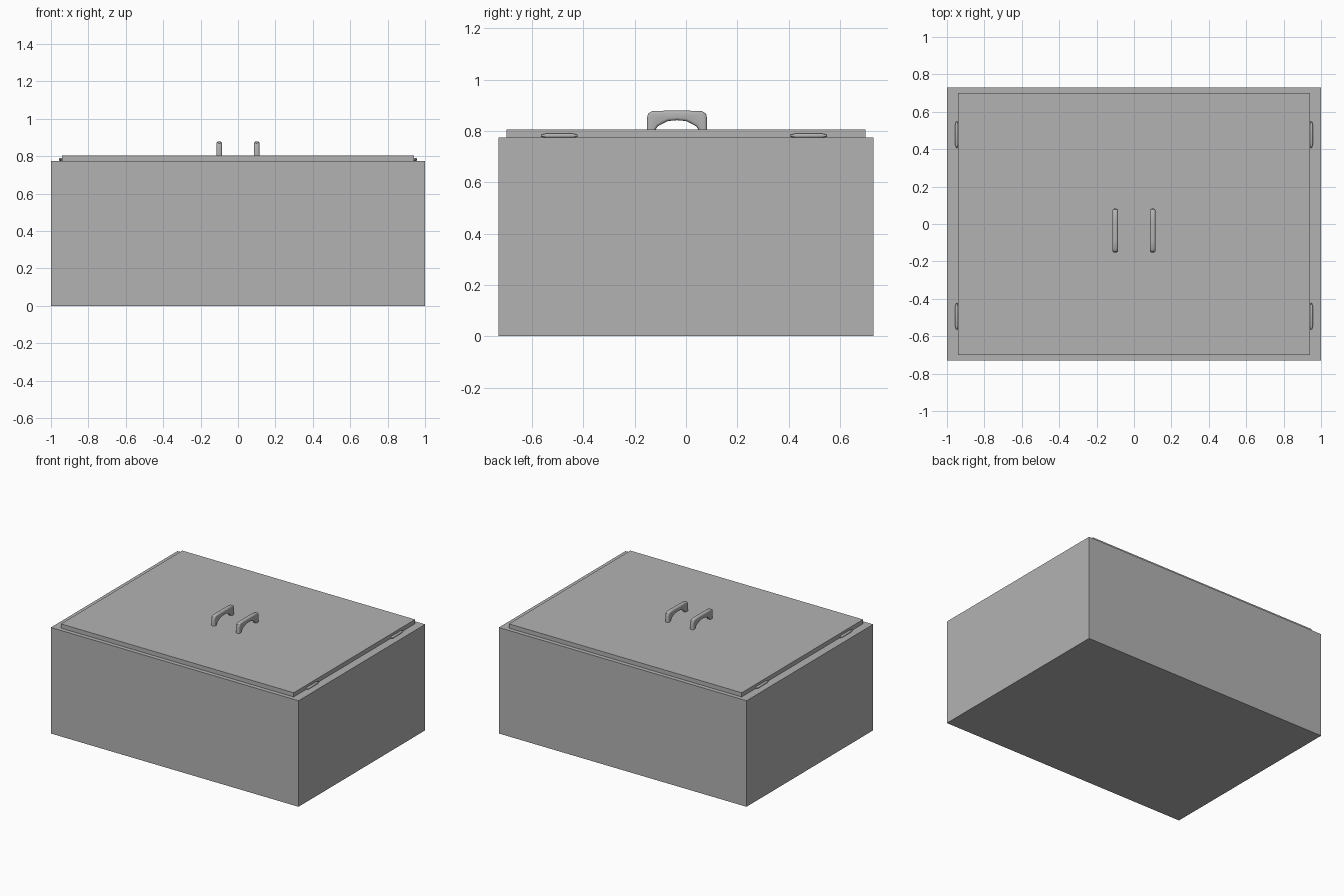
import bpy, bmesh, math
from mathutils import Matrix

cube = bpy.data.objects.get("Cube")
if cube:
    bpy.data.objects.remove(cube, do_unlink=True)

# Single plain grey
grey = bpy.data.materials.new("plain grey")
grey.use_nodes = True
colour = (0.45, 0.45, 0.45, 1)
grey.diffuse_color = colour
grey.node_tree.nodes["Principled BSDF"].inputs["Base Color"].default_value = colour


def add_object(name, bm, smooth=False):
    bmesh.ops.recalc_face_normals(bm, faces=bm.faces)
    mesh = bpy.data.meshes.new(name)
    bm.to_mesh(mesh)
    bm.free()
    mesh.materials.append(grey)
    obj = bpy.data.objects.new(name, mesh)
    bpy.context.collection.objects.link(obj)
    if smooth:
        bpy.ops.object.select_all(action='DESELECT')
        obj.select_set(True)
        bpy.context.view_layer.objects.active = obj
        bpy.ops.object.shade_smooth_by_angle(angle=math.radians(40))
    return obj


def box(name, width, depth, bottom, top):
    bm = bmesh.new()
    place = Matrix.Translation((0, 0, (bottom + top) / 2)) @ Matrix.Diagonal(
        (width, depth, top - bottom, 1))
    bmesh.ops.create_cube(bm, size=1, matrix=place)
    return add_object(name, bm)


def handle(name, x):
    # Half outline from the outer foot, over the top, back down the arch
    outer = [(.117, .80), (.117, .85), (.113, .868), (.098, .877), (.05, .879)]
    inner = [(0, .842), (.035, .839), (.056, .829), (.075, .818), (.087, .80)]
    mid, thick = -.035, .03
    half = outer + inner[::-1]
    right = [(mid + y, z) for y, z in outer]
    left = [(mid - y, z) for y, z in reversed(outer)]
    arch = [(mid - y, z) for y, z in reversed(inner)] + [(mid + y, z) for y, z in inner[1:]]
    bm = bmesh.new()
    face = bm.faces.new([bm.verts.new((x - thick / 2, y, z)) for y, z in right + left + arch])
    result = bmesh.ops.extrude_face_region(bm, geom=[face])
    verts = [v for v in result["geom"] if isinstance(v, bmesh.types.BMVert)]
    bmesh.ops.translate(bm, verts=verts, vec=(thick, 0, 0))
    # Round the long edges of the grip
    rims = [e for e in bm.edges if abs(e.verts[0].co.x - e.verts[1].co.x) < .001
            and max(v.co.z for v in e.verts) > .801]
    bmesh.ops.bevel(bm, geom=rims, offset=.011, segments=4, profile=.5,
                    affect='EDGES', clamp_overlap=True)
    return add_object(name, bm, smooth=True)


def hinge(name, x, y):
    # Pin lying along y with tapered ends
    bm = bmesh.new()
    sections = [(-.071, .003), (-.05, .009), (.05, .009), (.071, .003)]
    rings = []
    for offset, radius in sections:
        angles = [math.tau * i / 12 for i in range(12)]
        rings.append([bm.verts.new((x + radius * math.cos(a), y + offset,
                                    .782 + radius * math.sin(a))) for a in angles])
    for a, b in zip(rings, rings[1:]):
        for i in range(12):
            j = (i + 1) % 12
            bm.faces.new((a[i], a[j], b[j], b[i]))
    bm.faces.new(rings[0])
    bm.faces.new(rings[-1])
    return add_object(name, bm, smooth=True)


# Chest body and raised lid
box("chest_body", 2, 1.46, 0, .774)
box("lid", 1.88, 1.4, .774, .805)

# Paired handles and side hinges
for side, sign in (("left", 1), ("right", -1)):
    handle(side + "_handle", sign * .1)
    hinge(side + "_front_hinge", sign * .948, -.494)
    hinge(side + "_back_hinge", sign * .948, .478)
